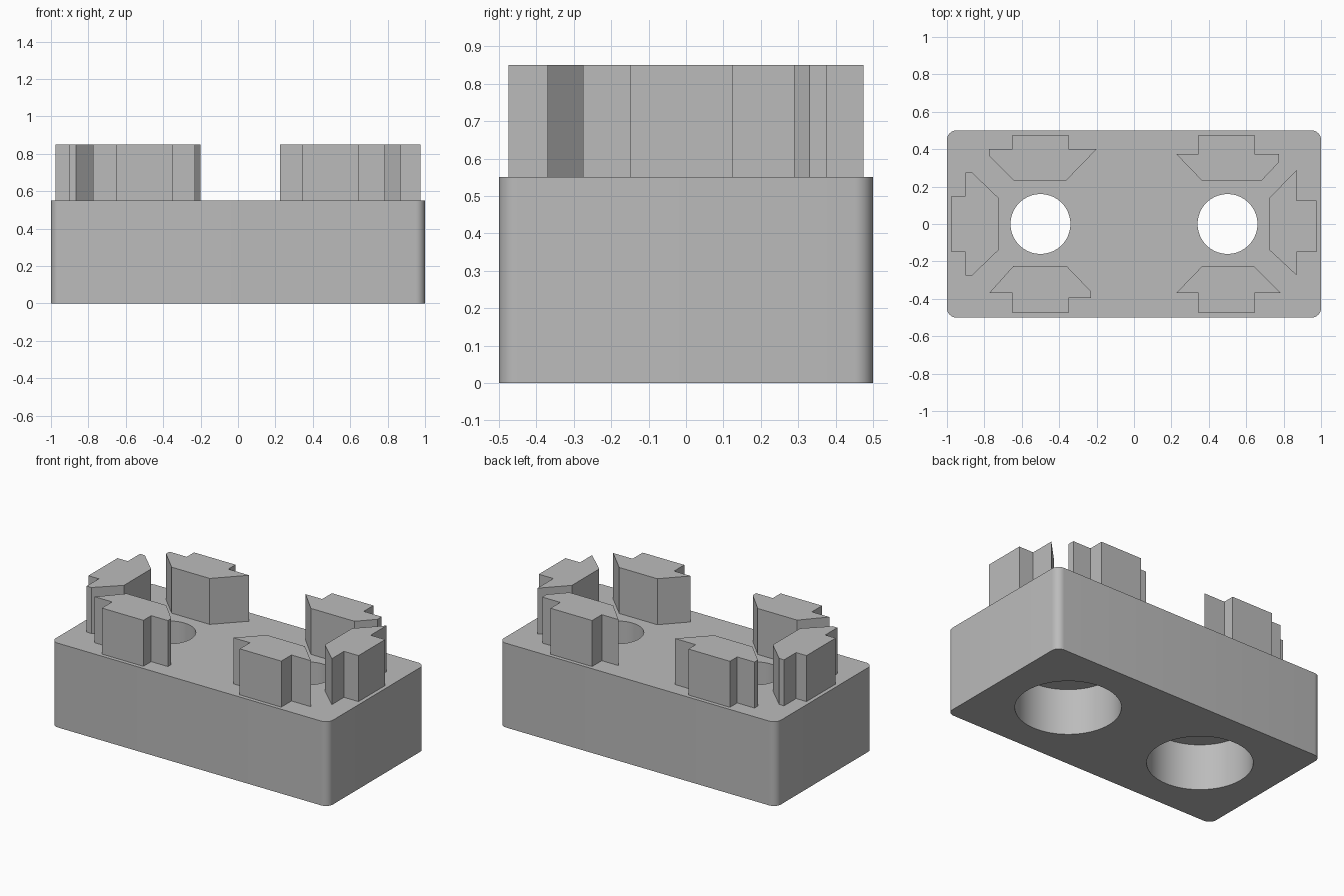
import bpy, bmesh, math

if "Cube" in bpy.data.objects:
    bpy.data.objects.remove(bpy.data.objects["Cube"])

grey = bpy.data.materials.new("plain_grey")
grey.diffuse_color = (0.5, 0.5, 0.5, 1)
grey.use_nodes = True
grey.node_tree.nodes["Principled BSDF"].inputs["Base Color"].default_value = grey.diffuse_color


def prism(name, outline, z0, z1):
    """Extrude a flat outline upward into a solid object."""
    bm = bmesh.new()
    face = bm.faces.new([bm.verts.new((x, y, z0)) for x, y in outline])
    top = bmesh.ops.extrude_face_region(bm, geom=[face])["geom"]
    verts = [v for v in top if isinstance(v, bmesh.types.BMVert)]
    bmesh.ops.translate(bm, verts=verts, vec=(0, 0, z1 - z0))
    bmesh.ops.recalc_face_normals(bm, faces=bm.faces)
    mesh = bpy.data.meshes.new(name)
    bm.to_mesh(mesh)
    bm.free()
    mesh.materials.append(grey)
    obj = bpy.data.objects.new(name, mesh)
    bpy.context.collection.objects.link(obj)
    return obj


def arc(cx, cy, r, start, end, steps):
    angles = [math.radians(start + (end - start) * i / steps) for i in range(steps + 1)]
    return [(cx + r * math.cos(a), cy + r * math.sin(a)) for a in angles]


# Base block with rounded vertical corners
R = 0.05
corners = [(1, 1, 0), (-1, 1, 90), (-1, -1, 180), (1, -1, 270)]
outline = []
for sx, sy, a in corners:
    outline += arc(sx * (1 - R), sy * (0.5 - R), R, a, a + 90, 8)
base = prism("base_block", outline, 0, 0.55)

# Stepped holes: wide from below, narrow through the top
bpy.context.view_layer.objects.active = base
for cx in (-0.5, 0.5):
    for r, z0, z1 in ((0.31, -0.1, 0.3), (0.16, 0.2, 0.7)):
        cutter = prism("hole_cutter", arc(cx, 0, r, 0, 360, 64)[:-1], z0, z1)
        cutter.hide_render = True
        mod = base.modifiers.new("hole", "BOOLEAN")
        mod.operation = "DIFFERENCE"
        mod.solver = "EXACT"
        mod.object = cutter
        bpy.ops.object.modifier_apply(modifier=mod.name)
        bpy.data.objects.remove(cutter)
base.select_set(True)
bpy.ops.object.shade_smooth_by_angle(angle=math.radians(30))

# Upright stepped lugs around each hole
lugs = {
    "back_left_lug": [(-.65, .475), (-.65, .40), (-.775, .40), (-.775, .365), (-.64, .23),
                      (-.365, .23), (-.20, .40), (-.35, .40), (-.35, .475)],
    "back_right_lug": [(.345, .475), (.345, .375), (.225, .375), (.365, .23), (.68, .23),
                       (.775, .33), (.775, .375), (.645, .375), (.645, .475)],
    "left_lug": [(-.975, .15), (-.975, -.15), (-.90, -.15), (-.90, -.275), (-.865, -.275),
                 (-.725, -.14), (-.725, .14), (-.865, .275), (-.90, .275), (-.90, .15)],
    "right_lug": [(.975, .125), (.87, .125), (.87, .29), (.725, .14), (.725, -.14),
                  (.87, -.275), (.87, -.15), (.975, -.15)],
    "front_left_lug": [(-.645, -.225), (-.775, -.37), (-.65, -.37), (-.65, -.475), (-.35, -.475),
                       (-.35, -.395), (-.23, -.395), (-.23, -.36), (-.36, -.225)],
    "front_right_lug": [(.365, -.225), (.225, -.37), (.345, -.37), (.345, -.475), (.645, -.475),
                        (.645, -.37), (.785, -.37), (.64, -.225)],
}
for name, pts in lugs.items():
    prism(name, pts, 0.55, 0.85)
